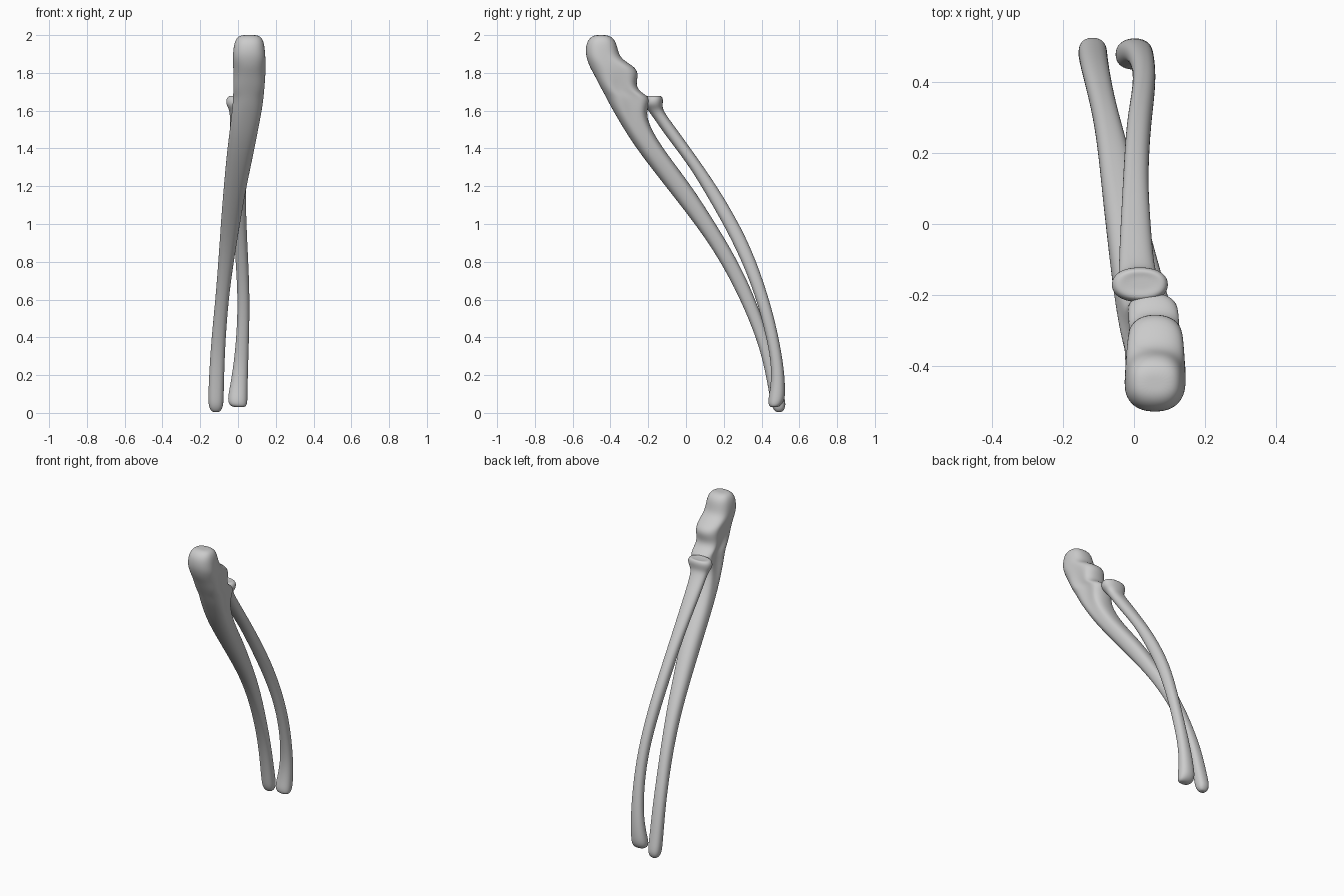
import bpy, bmesh
from math import sin, cos, pi, exp, copysign

SIDES = 20


def soft(v, power):
    return copysign(abs(v) ** power, v)


def bone(name, slices, power=0.9, pinch=None):
    """Loft horizontal slices (z, y_min, y_max, x_min, x_max), smoothed by subdivision."""
    bm = bmesh.new()
    rings = []
    for z, y0, y1, x0, x1 in slices:
        waist = pinch(z) if pinch else 0
        ring = []
        for i in range(SIDES):
            a = 2 * pi * i / SIDES
            u, v = soft(cos(a), power), soft(sin(a), power)
            u *= 1 - waist * exp(-((v - 0.15) / 0.4) ** 2)
            ring.append(bm.verts.new(((x0 + x1) / 2 + u * (x1 - x0) / 2,
                                      (y0 + y1) / 2 + v * (y1 - y0) / 2, z)))
        rings.append(ring)
    for a, b in zip(rings, rings[1:]):
        for i in range(SIDES):
            j = (i + 1) % SIDES
            bm.faces.new((a[i], a[j], b[j], b[i]))
    # rounded ends close with a small fan
    for ring, z in ((rings[0], slices[0][0]), (rings[-1], slices[-1][0])):
        c = bm.verts.new((sum(p.co.x for p in ring) / SIDES,
                          sum(p.co.y for p in ring) / SIDES, z))
        for i in range(SIDES):
            bm.faces.new((c, ring[i], ring[(i + 1) % SIDES]))
    bmesh.ops.recalc_face_normals(bm, faces=bm.faces)
    me = bpy.data.meshes.new(name)
    bm.to_mesh(me)
    bm.free()
    me.shade_smooth()
    ob = bpy.data.objects.new(name, me)
    bpy.context.collection.objects.link(ob)
    ob.modifiers.new("smooth", 'SUBSURF').levels = 2
    ob.modifiers["smooth"].render_levels = 2
    return ob


# Ulna: elbow hook, notch and ledge at the top, tapering shaft, knob at the wrist
bone("ulna", [
    (2.00, -0.48, -0.42, 0.02, 0.10),
    (1.99, -0.505, -0.39, -0.005, 0.125),
    (1.96, -0.528, -0.368, -0.022, 0.14),
    (1.91, -0.533, -0.358, -0.03, 0.147),
    (1.87, -0.525, -0.338, -0.033, 0.152),
    (1.83, -0.51, -0.265, -0.034, 0.155),
    (1.79, -0.487, -0.25, -0.034, 0.155),
    (1.74, -0.462, -0.265, -0.035, 0.153),
    (1.70, -0.44, -0.245, -0.037, 0.15),
    (1.67, -0.424, -0.185, -0.038, 0.147),
    (1.62, -0.398, -0.20, -0.04, 0.14),
    (1.56, -0.363, -0.212, -0.045, 0.127),
    (1.42, -0.28, -0.14, -0.057, 0.095),
    (1.21, -0.117, 0.025, -0.075, 0.047),
    (1.02, 0.033, 0.145, -0.09, 0.014),
    (0.865, 0.143, 0.24, -0.10, -0.012),
    (0.70, 0.238, 0.325, -0.112, -0.037),
    (0.55, 0.31, 0.387, -0.125, -0.054),
    (0.34, 0.395, 0.462, -0.146, -0.069),
    (0.12, 0.438, 0.512, -0.157, -0.075),
    (0.05, 0.448, 0.53, -0.158, -0.076),
    (0.02, 0.462, 0.522, -0.15, -0.084),
    (0.005, 0.475, 0.51, -0.135, -0.098),
], power=0.85, pinch=lambda z: 0.3 * exp(-((z - 1.68) / 0.17) ** 2))

# Radius: disc-shaped head, slim bowed shaft, flared wrist end
bone("radius", [
    (1.675, -0.19, -0.145, -0.02, 0.06),
    (1.68, -0.21, -0.13, -0.05, 0.085),
    (1.66, -0.221, -0.12, -0.065, 0.099),
    (1.63, -0.222, -0.124, -0.063, 0.095),
    (1.605, -0.205, -0.122, -0.046, 0.07),
    (1.56, -0.17, -0.093, -0.043, 0.06),
    (1.48, -0.117, -0.033, -0.042, 0.053),
    (1.31, 0.015, 0.088, -0.035, 0.043),
    (1.16, 0.105, 0.19, -0.03, 0.04),
    (0.92, 0.243, 0.327, -0.022, 0.048),
    (0.68, 0.348, 0.417, -0.003, 0.061),
    (0.47, 0.41, 0.477, -0.003, 0.061),
    (0.26, 0.455, 0.517, -0.022, 0.054),
    (0.13, 0.447, 0.526, -0.045, 0.051),
    (0.07, 0.434, 0.524, -0.056, 0.051),
    (0.04, 0.437, 0.505, -0.046, 0.047),
    (0.03, 0.45, 0.485, -0.02, 0.035),
])
